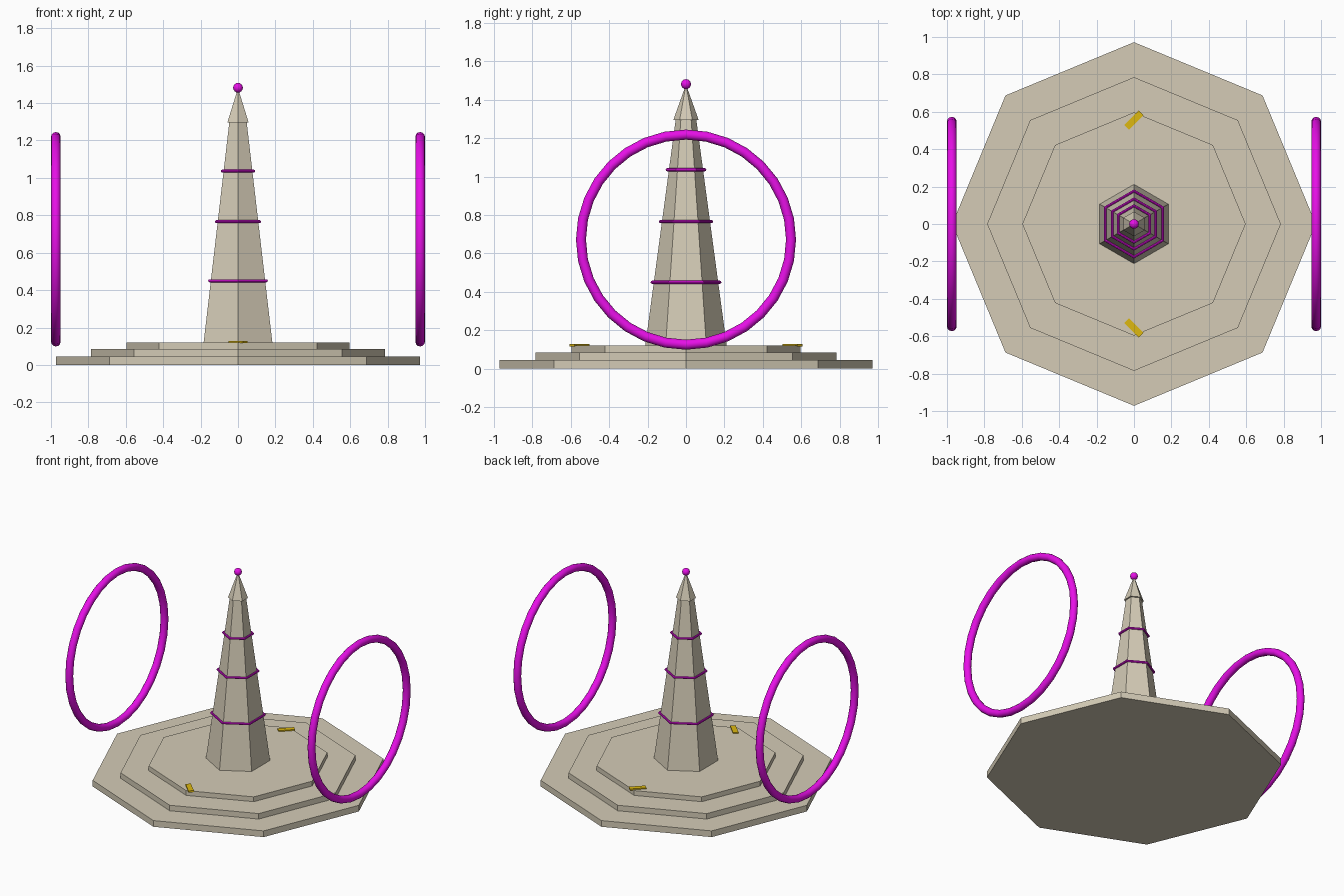
import bpy
import math

if "Cube" in bpy.data.objects:
    bpy.data.objects.remove(bpy.data.objects["Cube"])


def material(name, rgb):
    m = bpy.data.materials.new(name)
    m.diffuse_color = (*rgb, 1)
    m.use_nodes = True
    m.node_tree.nodes["Principled BSDF"].inputs["Base Color"].default_value = m.diffuse_color
    return m


STONE = material("stone", (0.66, 0.60, 0.47))
MAGENTA = material("magenta", (0.80, 0.005, 0.80))
GOLD = material("gold", (0.73, 0.48, 0.005))


def finish(name, mat, smooth=False):
    ob = bpy.context.object
    ob.name = name
    ob.data.materials.append(mat)
    if smooth:
        bpy.ops.object.shade_smooth_by_angle(angle=math.radians(50))
    return ob


def frustum(name, sides, r1, r2, z0, z1, mat):
    # Blender cones start with a corner on the y axis
    bpy.ops.mesh.primitive_cone_add(vertices=sides, radius1=r1, radius2=r2,
                                    depth=z1 - z0, location=(0, 0, (z0 + z1) / 2))
    return finish(name, mat)


# Stepped octagonal base
z = 0
for i, (r, top) in enumerate([(0.972, 0.045), (0.785, 0.085), (0.597, 0.12)]):
    frustum(f"base_step_{i + 1}", 8, r, r, z, top, STONE)
    z = top

# Tapering hexagonal spire with an overhanging pointed cap
R0, R1, Z0, Z1 = 0.212, 0.054, 0.12, 1.295
frustum("spire", 6, R0, R1, Z0, Z1, STONE)
frustum("spire_cap", 6, 0.066, 0.0, Z1, 1.48, STONE)

# Hexagonal bands around the spire
for i, h in enumerate([0.45, 0.766, 1.036]):
    r = R0 + (R1 - R0) * (h - Z0) / (Z1 - Z0)
    bpy.ops.mesh.primitive_torus_add(major_segments=6, minor_segments=8,
                                     major_radius=r + 0.009, minor_radius=0.008,
                                     location=(0, 0, h), rotation=(0, 0, math.pi / 2))
    finish(f"spire_band_{i + 1}", MAGENTA)

# Ball on the tip
bpy.ops.mesh.primitive_uv_sphere_add(segments=16, ring_count=8, radius=0.026,
                                     location=(0, 0, 1.482))
finish("tip_ball", MAGENTA, True)

for s, side in ((-1, "left"), (1, "right")):
    # Upright side hoop
    bpy.ops.mesh.primitive_torus_add(major_segments=32, minor_segments=12,
                                     major_radius=0.547, minor_radius=0.026,
                                     location=(s * 0.974, 0, 0.672),
                                     rotation=(0, math.pi / 2, 0))
    finish(f"{side}_hoop", MAGENTA, True)

for s, side in ((-1, "front"), (1, "back")):
    # Diagonal gold bar lying on the top step
    bpy.ops.mesh.primitive_cube_add(size=1, location=(0, s * 0.555, 0.122),
                                    rotation=(0, 0, s * math.pi / 4))
    ob = finish(f"{side}_marker", GOLD)
    ob.scale = (0.11, 0.036, 0.012)
